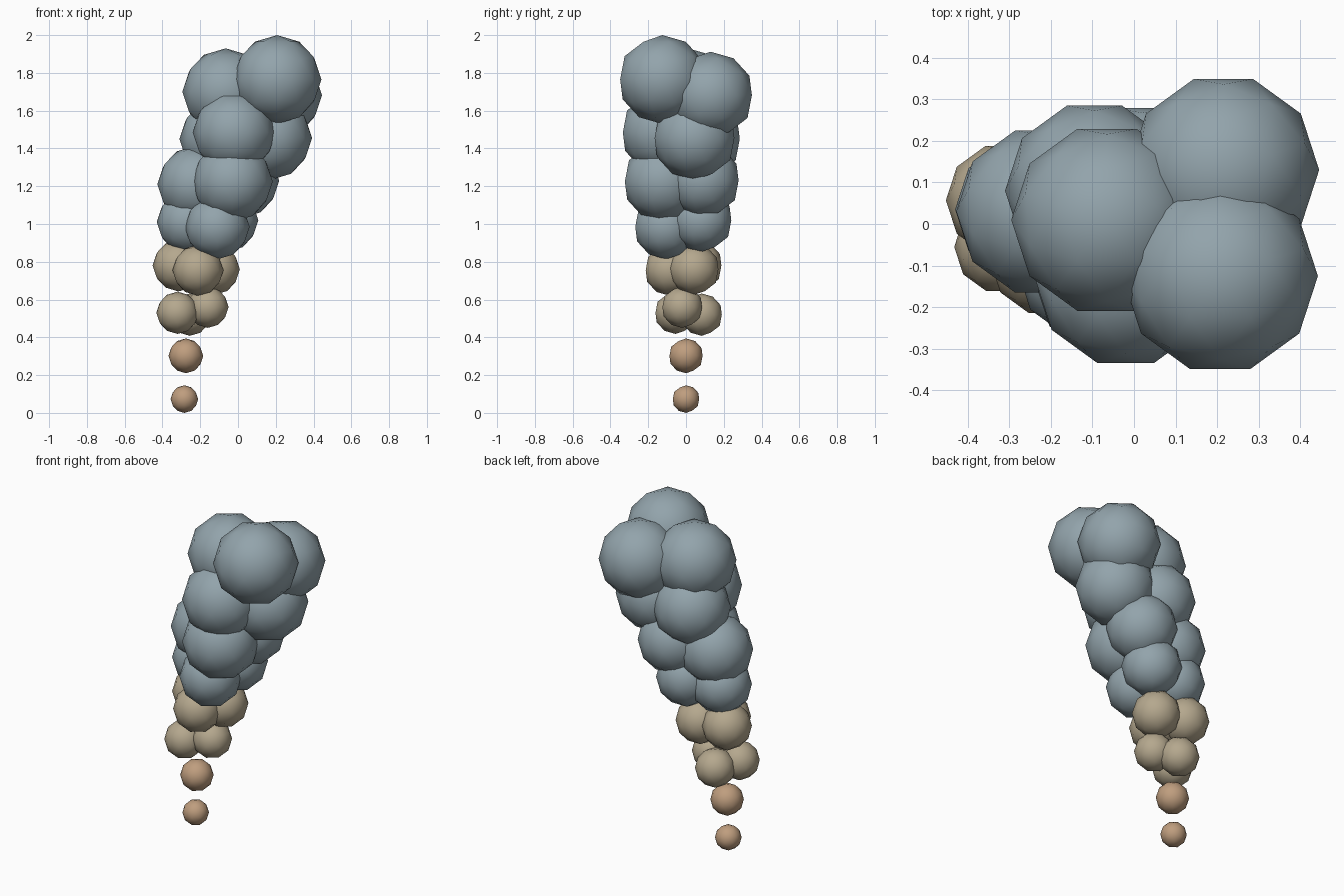
import bpy
from math import radians


def material(name, rgb):
    m = bpy.data.materials.new(name)
    m.diffuse_color = (*rgb, 1)
    return m


ember = material("ember_tan", (0.52, 0.34, 0.21))
dust = material("dust_khaki", (0.46, 0.39, 0.27))
smoke = material("smoke_blue_grey", (0.29, 0.37, 0.41))


def puff(name, x, y, z, r, mat):
    bpy.ops.mesh.primitive_ico_sphere_add(
        subdivisions=2, radius=r, location=(x, y, z), rotation=(0, 0, radians(18)))
    ob = bpy.context.object
    ob.name = name
    ob.data.materials.append(mat)
    bpy.ops.object.shade_smooth()


# Tiers of the drifting plume, bottom to top: material, puffs (x, y, z, radius)
tiers = [
    (ember, [(-0.284, 0, 0.073, 0.073)]),
    (ember, [(-0.276, 0, 0.302, 0.092)]),
    (dust, [(-0.32, -0.055, 0.53, 0.112), (-0.16, -0.02, 0.56, 0.11),
            (-0.255, 0.083, 0.52, 0.112)]),
    (dust, [(-0.212, -0.085, 0.755, 0.135), (-0.125, 0.043, 0.76, 0.135),
            (-0.315, 0.057, 0.78, 0.137)]),
    (smoke, [(-0.11, -0.105, 0.985, 0.172), (-0.06, 0.08, 1.02, 0.168),
             (-0.262, 0.035, 1.01, 0.168)]),
    (smoke, [(-0.03, -0.12, 1.225, 0.214), (0.02, 0.09, 1.23, 0.198),
             (-0.222, 0.03, 1.21, 0.205)]),
    (smoke, [(-0.02, -0.125, 1.485, 0.22), (0.17, 0.045, 1.455, 0.222),
             (-0.095, 0.08, 1.45, 0.215)]),
    (smoke, [(0.207, -0.125, 1.765, 0.235), (0.215, 0.13, 1.682, 0.23),
             (-0.065, 0.01, 1.7, 0.23)]),
]
for i, (mat, puffs) in enumerate(tiers, 1):
    for j, p in enumerate(puffs, 1):
        puff(f"puff_tier{i}_{j}", *p, mat)
